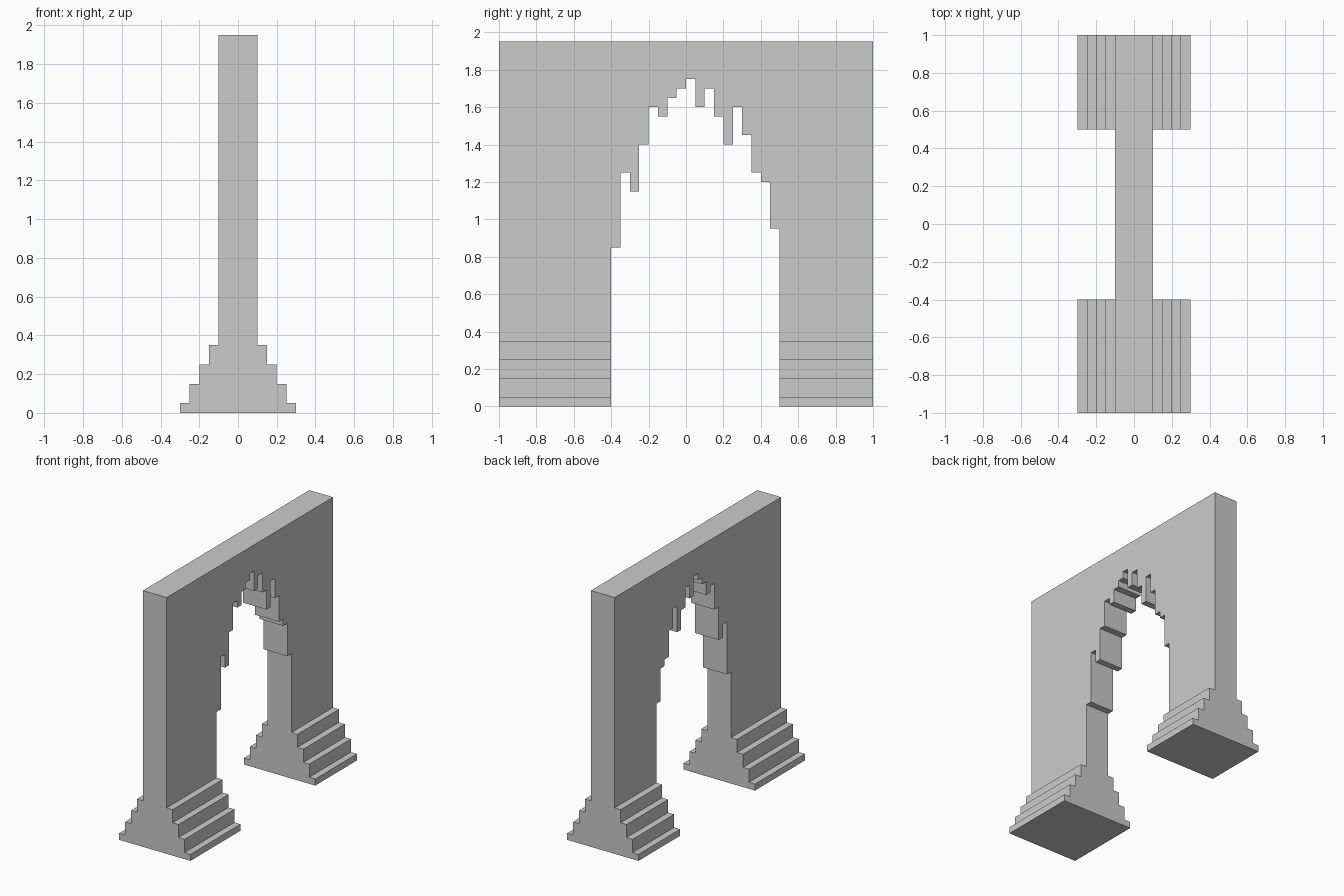
import bpy, bmesh
from mathutils import Vector

if "Cube" in bpy.data.objects:
    bpy.data.objects.remove(bpy.data.objects["Cube"])


def extrude_profile(name, points, direction):
    """Closed outline of 3D points, extruded along a direction."""
    bm = bmesh.new()
    face = bm.faces.new([bm.verts.new(p) for p in points])
    ext = bmesh.ops.extrude_face_region(bm, geom=[face])
    verts = [g for g in ext["geom"] if isinstance(g, bmesh.types.BMVert)]
    bmesh.ops.translate(bm, verts=verts, vec=Vector(direction))
    bmesh.ops.recalc_face_normals(bm, faces=bm.faces[:])
    mesh = bpy.data.meshes.new(name)
    bm.to_mesh(mesh)
    bm.free()
    obj = bpy.data.objects.new(name, mesh)
    bpy.context.collection.objects.link(obj)
    return obj


# Wall with stepped footing: half profile (half width, top height), mirrored in x
tiers = [(0.30, 0.05), (0.25, 0.15), (0.20, 0.25), (0.15, 0.35), (0.10, 1.95)]
half, z = [], 0.0
for width, top in tiers:
    half += [(width, z), (width, top)]
    z = top
outline = half + [(-x, z) for x, z in reversed(half)]
wall = extrude_profile("ruined_arch_wall", [(x, -1, z) for x, z in outline], (0, 2, 0))

# Ragged arch opening: heights of 0.05 wide columns from y = -0.4 to 0.5
STEP, START = 0.05, -0.4
heights = [0.85, 1.25, 1.15, 1.40, 1.60, 1.55, 1.65, 1.70, 1.75,
           1.60, 1.70, 1.55, 1.40, 1.60, 1.45, 1.25, 1.20, 0.95]
arch = [(START, -0.5)]
for i, h in enumerate(heights):
    arch += [(START + i * STEP, h), (START + (i + 1) * STEP, h)]
arch.append((START + len(heights) * STEP, -0.5))
cutter = extrude_profile("arch_cutter", [(-0.5, y, z) for y, z in arch], (1, 0, 0))
cutter.hide_render = True

# Cut the opening through the wall
cut = wall.modifiers.new("arch_opening", 'BOOLEAN')
cut.operation = 'DIFFERENCE'
cut.solver = 'EXACT'
cut.object = cutter
bpy.context.view_layer.objects.active = wall
bpy.ops.object.modifier_apply(modifier=cut.name)
bpy.data.objects.remove(cutter)
